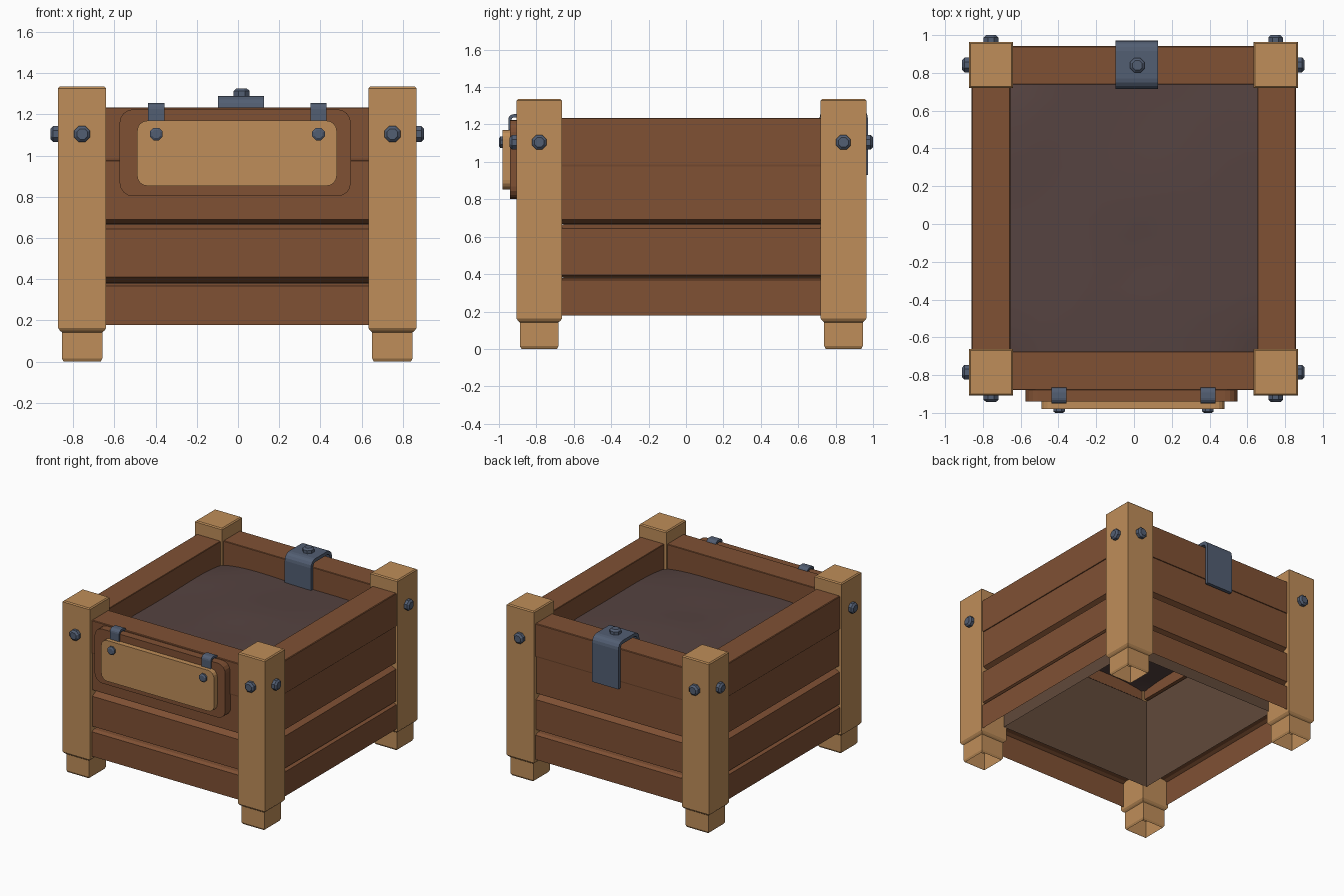
import bpy, bmesh, math
from mathutils import Vector, Matrix

if "Cube" in bpy.data.objects:
    bpy.data.objects.remove(bpy.data.objects["Cube"])


def material(name, rgb):
    m = bpy.data.materials.new(name)
    m.diffuse_color = (*rgb, 1)
    m.use_nodes = True
    m.node_tree.nodes["Principled BSDF"].inputs["Base Color"].default_value = m.diffuse_color
    return m


TAN = material("light wood", (0.52, 0.27, 0.10))
BROWN = material("brown wood", (0.215, 0.082, 0.034))
LINER = material("dark liner wood", (0.12, 0.068, 0.042))
SOIL = material("soil", (0.092, 0.056, 0.052))
METAL = material("blue metal", (0.085, 0.112, 0.17))


def finish(name, bm, mat, smooth=False):
    bmesh.ops.recalc_face_normals(bm, faces=bm.faces)
    me = bpy.data.meshes.new(name)
    bm.to_mesh(me)
    bm.free()
    me.materials.append(mat)
    ob = bpy.data.objects.new(name, me)
    bpy.context.collection.objects.link(ob)
    if smooth:
        me.polygons.foreach_set("use_smooth", [True] * len(me.polygons))
    return ob


def extrude(name, pts, a, b, place, mat, loop=True, caps=True):
    """Extrude a 2D profile from a to b; place(u, v, t) gives the 3D point."""
    bm = bmesh.new()
    f0 = [bm.verts.new(place(u, v, a)) for u, v in pts]
    f1 = [bm.verts.new(place(u, v, b)) for u, v in pts]
    n = len(pts)
    if caps:
        bm.faces.new(f0)
        bm.faces.new(f1)
    for i in range(n if loop else n - 1):
        bm.faces.new((f0[i], f0[(i + 1) % n], f1[(i + 1) % n], f1[i]))
    return finish(name, bm, mat)


def bolt(name, pos, direction, r=0.042, h=0.036):
    """Octagonal bolt head with a chamfered face."""
    bm = bmesh.new()
    rings = [(r, -0.02), (r, h * 0.65), (r * 0.66, h)]
    loops = [[bm.verts.new((rr * math.cos(math.tau * (k + .5) / 8),
                            rr * math.sin(math.tau * (k + .5) / 8), z)) for k in range(8)]
             for rr, z in rings]
    for p, q in zip(loops, loops[1:]):
        for k in range(8):
            bm.faces.new((p[k], p[(k + 1) % 8], q[(k + 1) % 8], q[k]))
    bm.faces.new(loops[0])
    bm.faces.new(loops[-1])
    rot = Vector((0, 0, 1)).rotation_difference(Vector(direction)).to_matrix().to_4x4()
    bm.transform(Matrix.Translation(pos) @ rot)
    return finish(name, bm, METAL)


def post(name, cx, cy):
    """Square post with a narrower foot that is open underneath."""
    bm = bmesh.new()
    rings = [(.09, 0), (.098, .015), (.098, .142), (.108, .15), (.117, .163), (.117, 1.327), (.109, 1.335)]
    loops = []
    for h, z in rings:
        hy = h + .005
        loops.append([bm.verts.new((cx + sx * h, cy + sy * hy, z))
                      for sx, sy in ((-1, -1), (1, -1), (1, 1), (-1, 1))])
    for p, q in zip(loops, loops[1:]):
        for k in range(4):
            bm.faces.new((p[k], p[(k + 1) % 4], q[(k + 1) % 4], q[k]))
    bm.faces.new(loops[-1])
    return finish(name, bm, TAN)


# Corner posts and their bolts
for sx, xn in ((-1, "left"), (1, "right")):
    for sy, yn in ((-1, "front"), (1, "back")):
        cx, cy = (-.757 if sx < 0 else .750), (.842 if sy > 0 else -.785)
        tag = yn + "_" + xn
        post(tag + "_post", cx, cy)
        bolt(tag + "_face_bolt", (cx, cy + sy * .122, 1.105), (0, sy, 0))
        bolt(tag + "_side_bolt", (cx + sx * .117, cy, 1.105), (sx, 0, 0))


# Wall planks as open-backed shells: bottom, top, inset, lower and upper chamfer
def shell(z0, z1, inset, cb, ct):
    prof = [(inset, z0 + cb), (inset, z1 - ct), (inset + ct * 2, z1), (.17, z1)]
    if cb:
        prof = [(.17, z0), (inset + cb * 2, z0)] + prof
    return prof


RIM = [(.002, .976), (0, .985), (0, 1.231), (.005, 1.235), (.202, 1.235), (.205, 1.231), (.205, .976)]
SIDES = {"front": (-.72, .72, lambda u, v, t: (t, -.88 + u, v)),
         "back": (-.72, .72, lambda u, v, t: (t, .943 - u, v)),
         "left": (-.76, .81, lambda u, v, t: (-.86 + u, t, v)),
         "right": (-.76, .81, lambda u, v, t: (.858 - u, t, v))}
for n, (a, b, place) in SIDES.items():
    low = .012 if n in ("left", "right") else .028  # narrower lowest gap at the sides
    planks = ((.178, .380, .0, 0, .012), (.382, .665, .004, low, .022), (.667, .978, .008, .024, .003))
    for i, p in enumerate(planks):
        extrude(f"{n}_plank_{i}", shell(*p), a, b, place, BROWN, loop=False, caps=False)
    extrude(n + "_rim_plank", RIM, a, b, place, BROWN)

# Inner liner, open above and below
extrude("liner", [(-.665, -.655), (.665, -.655), (.665, .735), (-.665, .735)], .255, .96,
        lambda u, v, t: (u, v, t), LINER, caps=False)

# Soil: gently uneven surface that drops at the corners
bm = bmesh.new()
bmesh.ops.create_grid(bm, x_segments=16, y_segments=16, size=1)
for v in bm.verts:
    u, w = v.co.x, v.co.y
    x, y = u * .67, .03 + w * .73
    z = 1.07 - .045 * (u * w) ** 4 + .01 * math.sin(4 * x + 1) * math.cos(3.5 * y)
    z += .01 * (1 - max(abs(u), abs(w))) - .015 * math.exp(-((x - .05) ** 2 + (y + .15) ** 2) * 18)
    v.co = (x, y, z)
finish("soil", bm, SOIL, True)


# Name board without lettering: backing and front plate
def rounded(x0, x1, z0, z1, r):
    pts = []
    for cx, cz, a0 in ((x1 - r, z1 - r, 0), (x0 + r, z1 - r, 90), (x0 + r, z0 + r, 180), (x1 - r, z0 + r, 270)):
        for k in range(5):
            a = math.radians(a0 + k * 22.5)
            pts.append((cx + r * math.cos(a), cz + r * math.sin(a)))
    return pts


extrude("board_backing", rounded(-.575, .548, .803, 1.225, .065), -.94, -.87,
        lambda u, v, t: (u, t, v), BROWN)
extrude("board_plate", rounded(-.49, .48, .853, 1.17, .05), -.98, -.93,
        lambda u, v, t: (u, t, v), TAN)


# Bent metal straps
def strap(name, x0, x1, y0, y1, ztop, zfront, zback, th, r):
    """Upside-down U strap: front leg at y0 and back leg at y1."""
    def arch(o):
        rr, res = r - o, []
        for cy, a0 in ((y0 + r, 180), (y1 - r, 90)):
            for k in range(5):
                a = math.radians(a0 - k * 22.5)
                res.append((cy + rr * math.cos(a), ztop - r + rr * math.sin(a)))
        return res
    outer = [(y0, zfront)] + arch(0) + [(y1, zback)]
    inner = [(y0 + th, zfront)] + arch(th) + [(y1 - th, zback)]
    return extrude(name, outer + inner[::-1], x0, x1, lambda u, v, t: (t, u, v), METAL)


strap("back_clip", -.098, .127, .714, .972, 1.29, 1.06, .93, .026, .055)
bolt("back_clip_bolt", (.018, .84, 1.29), (0, 0, 1), .042, .036)
for x, n in ((-.397, "left"), (.391, "right")):
    strap(n + "_board_hook", x - .04, x + .04, -.95, -.865, 1.255, 1.12, 1.2, .018, .028)
    bolt(n + "_board_bolt", (x, -.98, 1.105), (0, -1, 0), .033, .02)
